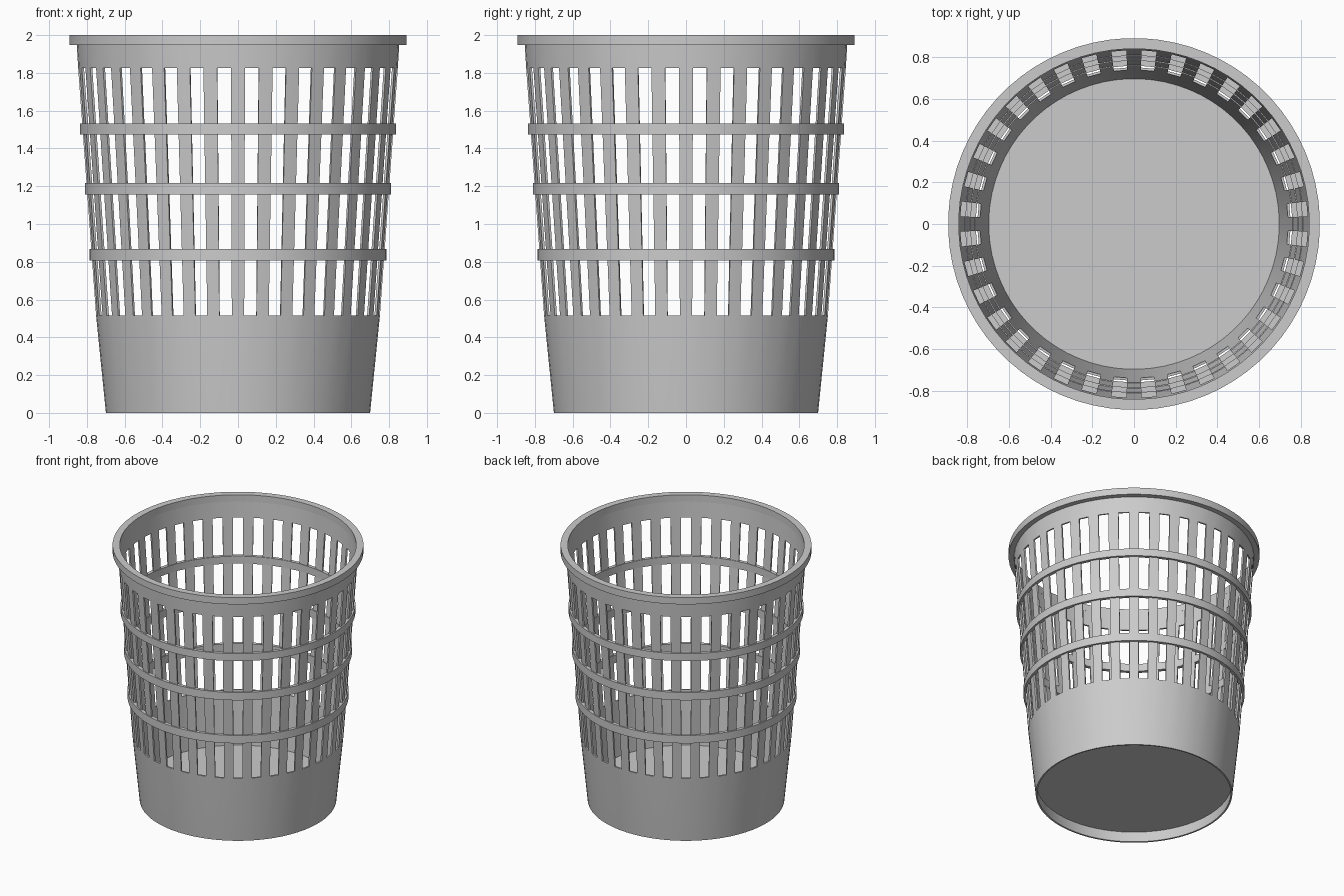
import bpy, bmesh, math

SEGMENTS = 72   # one slat or one slot per segment
WALL = 0.012

cube = bpy.data.objects.get("Cube")
if cube:
    bpy.data.objects.remove(cube, do_unlink=True)

grey = bpy.data.materials.new("grey plastic")
grey.use_nodes = True
grey.diffuse_color = (0.6, 0.6, 0.6, 1)
grey.node_tree.nodes["Principled BSDF"].inputs["Base Color"].default_value = (0.6, 0.6, 0.6, 1)


def lathe(name, profile, closed=True, slot_row=None, caps=False):
    """Turn a (radius, height) profile round z; slot_row loses every other face."""
    bm = bmesh.new()
    rings = []
    for r, z in profile:
        ring = []
        for i in range(SEGMENTS):
            a = math.tau * (i - 0.5) / SEGMENTS
            ring.append(bm.verts.new((r * math.cos(a), r * math.sin(a), z)))
        rings.append(ring)
    for row in range(len(rings) if closed else len(rings) - 1):
        low, high = rings[row], rings[(row + 1) % len(rings)]
        for i in range(SEGMENTS):
            if row == slot_row and i % 2:
                continue
            j = (i + 1) % SEGMENTS
            bm.faces.new((low[i], low[j], high[j], high[i]))
    if caps:
        bm.faces.new(rings[0][::-1])
        bm.faces.new(rings[-1])
    if closed or caps:
        bmesh.ops.recalc_face_normals(bm, faces=bm.faces)
    mesh = bpy.data.meshes.new(name)
    bm.to_mesh(mesh)
    bm.free()
    mesh.materials.append(grey)
    obj = bpy.data.objects.new(name, mesh)
    bpy.context.collection.objects.link(obj)
    return obj


def smooth(obj):
    bpy.ops.object.select_all(action="DESELECT")
    obj.select_set(True)
    bpy.context.view_layer.objects.active = obj
    bpy.ops.object.shade_smooth_by_angle(angle=math.radians(30))


# Tapered wall with a row of tall slots, thickened inwards
body = lathe("basket_wall", [(0.70, 0), (0.752, 0.515), (0.847, 1.825), (0.856, 1.98)],
             closed=False, slot_row=1)
solid = body.modifiers.new("thickness", "SOLIDIFY")
solid.thickness = WALL
solid.offset = -1
bpy.context.view_layer.objects.active = body
body.select_set(True)
bpy.ops.object.modifier_apply(modifier=solid.name)
smooth(body)

# Hoops crossing the slats
for name, radius, low, high in (("lower_hoop", 0.787, 0.806, 0.868),
                                ("middle_hoop", 0.812, 1.156, 1.217),
                                ("upper_hoop", 0.836, 1.475, 1.533)):
    inner = radius - 0.027
    smooth(lathe(name, [(inner, low), (radius, low), (radius, high), (inner, high)]))

# Flat-topped rim
smooth(lathe("rim", [(0.842, 1.947), (0.893, 1.947), (0.893, 2), (0.842, 2)]))

# Floor, raised above the bottom edge
smooth(lathe("floor", [(0.702, 0.085), (0.703, 0.1)], closed=False, caps=True))
